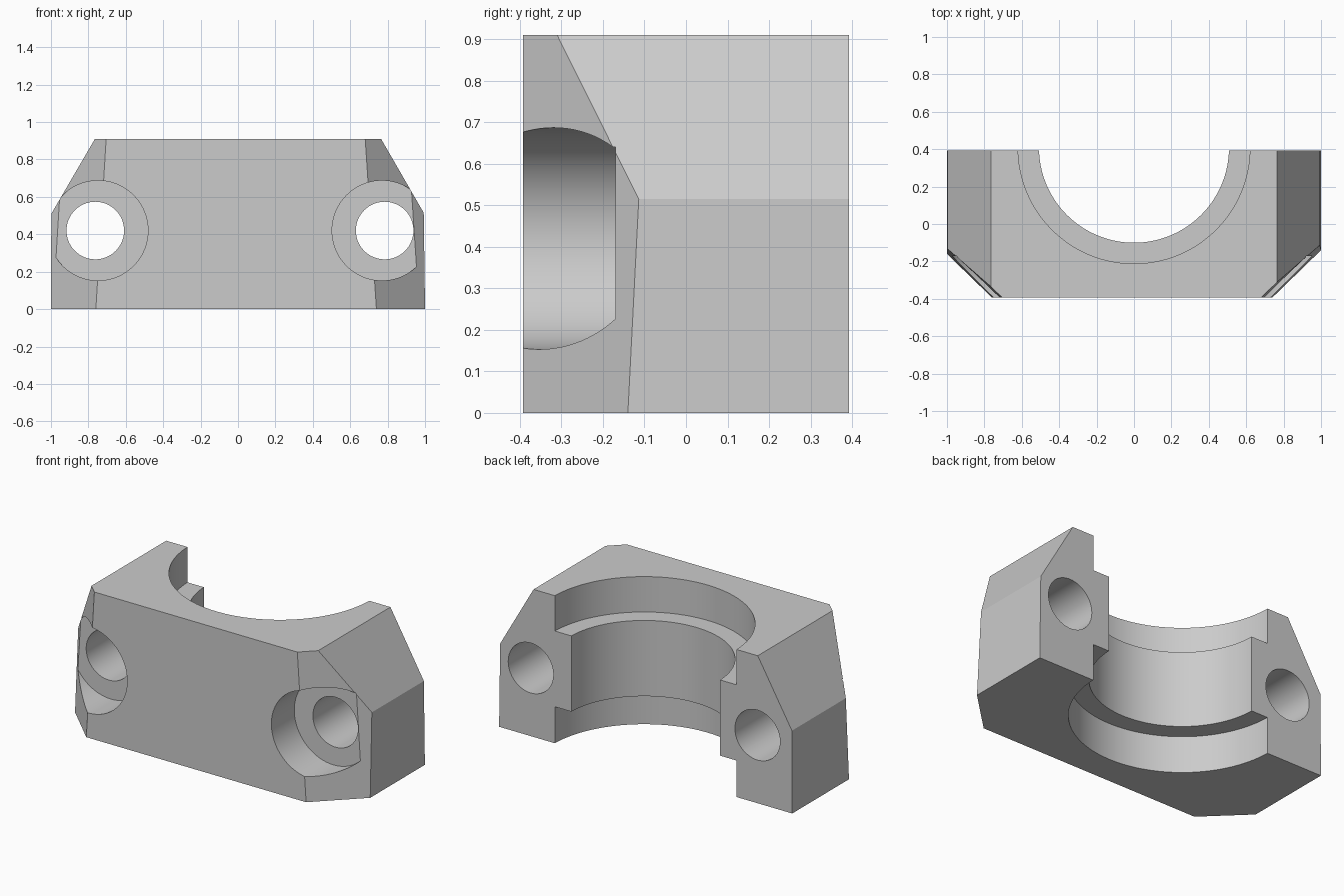
import bpy, bmesh, math
from mathutils import Vector

if "Cube" in bpy.data.objects:
    bpy.data.objects.remove(bpy.data.objects["Cube"])

FRONT, BACK, TOP = -0.393, 0.393, 0.91

steel = bpy.data.materials.new("plain grey")
steel.diffuse_color = (0.6, 0.6, 0.6, 1)
steel.use_nodes = True
steel.node_tree.nodes["Principled BSDF"].inputs["Base Color"].default_value = steel.diffuse_color

# Clamp body: end profile extruded from front to back
profile = [(-1, 0), (1, 0), (0.993, 0.515), (0.765, TOP), (-0.765, TOP), (-0.998, 0.51)]
bm = bmesh.new()
face = bm.faces.new([bm.verts.new((x, FRONT, z)) for x, z in profile])
ext = bmesh.ops.extrude_face_region(bm, geom=[face])
bmesh.ops.translate(bm, vec=(0, BACK - FRONT, 0),
                    verts=[v for v in ext["geom"] if isinstance(v, bmesh.types.BMVert)])
bmesh.ops.recalc_face_normals(bm, faces=bm.faces)


def chamfer(low, high, side):
    """Slice off a front corner along the plane through three points."""
    a, b, c = Vector(low), Vector(high), Vector(side)
    n = (b - a).cross(c - a).normalized()
    if n.y > 0:
        n = -n
    bmesh.ops.bisect_plane(bm, geom=bm.verts[:] + bm.edges[:] + bm.faces[:],
                           plane_co=a, plane_no=n, clear_outer=True)
    bmesh.ops.holes_fill(bm, edges=[e for e in bm.edges if e.is_boundary])
    bmesh.ops.recalc_face_normals(bm, faces=bm.faces)


# Slightly tilted front corner chamfers
chamfer((0.74, FRONT, 0), (0.68, FRONT, TOP), (1, -0.14, 0))
chamfer((-0.76, FRONT, 0), (-0.705, FRONT, TOP), (-1, -0.16, 0))

mesh = bpy.data.meshes.new("clamp_body")
bm.to_mesh(mesh)
bm.free()
body = bpy.data.objects.new("clamp_body", mesh)
bpy.context.collection.objects.link(body)
mesh.materials.append(steel)


def cut_cylinder(radius, start, end, sides):
    """Subtract a cylinder running between two points."""
    p, q = Vector(start), Vector(end)
    d = q - p
    bpy.ops.mesh.primitive_cylinder_add(vertices=sides, radius=radius, depth=d.length,
                                        location=(p + q) / 2,
                                        rotation=d.to_track_quat('Z', 'Y').to_euler())
    cutter = bpy.context.object
    cutter.data.materials.append(steel)
    mod = body.modifiers.new("cut", 'BOOLEAN')
    mod.operation, mod.solver, mod.object = 'DIFFERENCE', 'EXACT', cutter
    bpy.context.view_layer.objects.active = body
    bpy.ops.object.modifier_apply(modifier=mod.name)
    bpy.data.objects.remove(cutter)


# Half bore with wider recesses above and below the inner rib
CY = 0.408
for r, z0, z1 in ((0.508, -0.2, 1.1), (0.62, -0.2, 0.225), (0.62, 0.692, 1.1)):
    cut_cylinder(r, (0, CY, z0), (0, CY, z1), 128)

# Bolt holes with counterbores on the front
for hole_x, bore_x in ((-0.763, -0.748), (0.784, 0.77)):
    cut_cylinder(0.267, (bore_x, -0.6, 0.42), (bore_x, -0.17, 0.42), 96)
    cut_cylinder(0.154, (hole_x, -0.6, 0.42), (hole_x, 0.6, 0.42), 64)

# Smooth bores, crisp edges
bpy.ops.object.select_all(action='DESELECT')
body.select_set(True)
bpy.context.view_layer.objects.active = body
bpy.ops.object.shade_smooth_by_angle(angle=math.radians(25))
